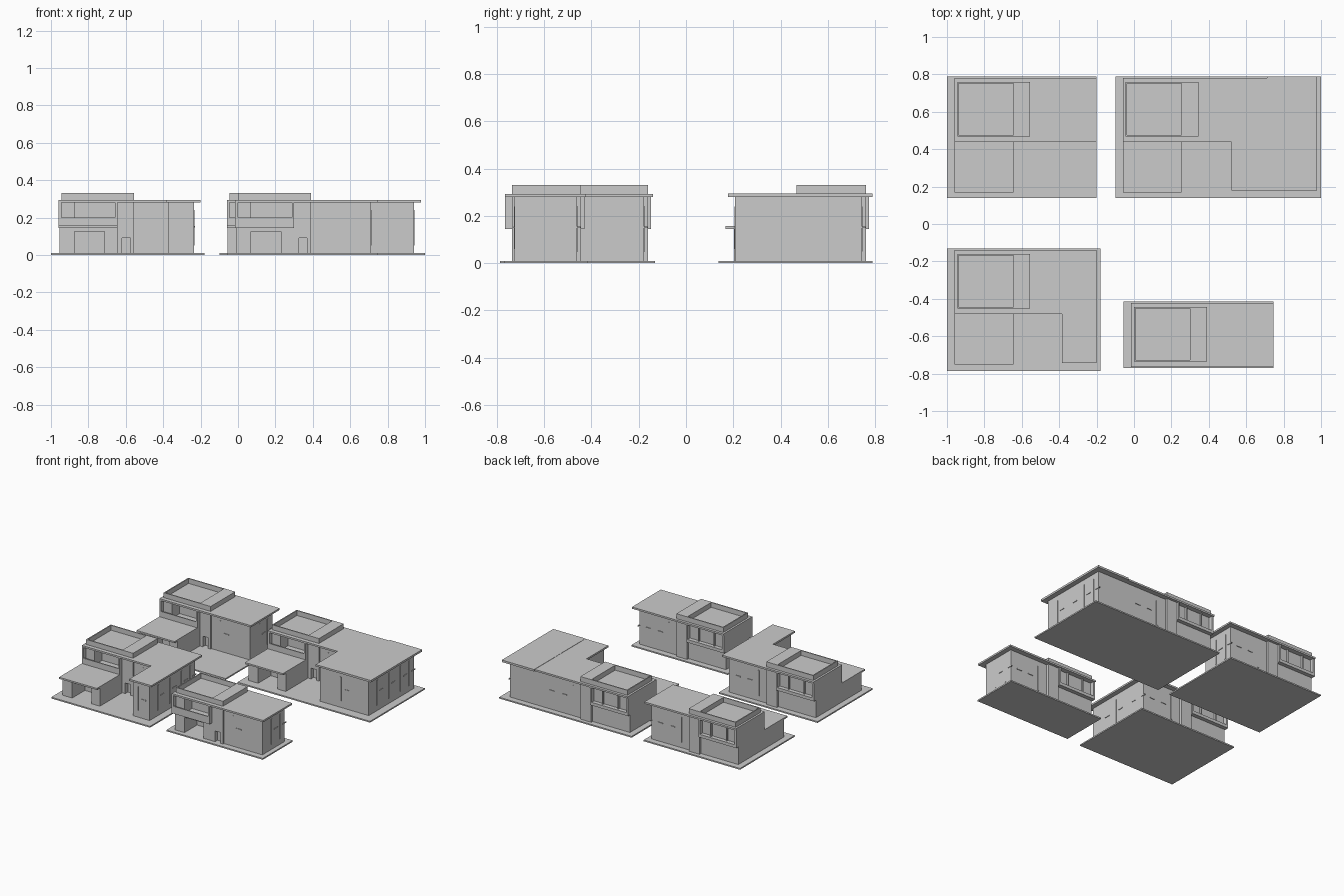
import bpy

if "Cube" in bpy.data.objects:
    bpy.data.objects.remove(bpy.data.objects["Cube"])

OX, OY, TAG = 0.0, 0.0, ""   # current house offset (y measured from back edge of plot)


def box(name, x0, x1, y0, y1, z0, z1):
    x0, x1, y0, y1 = x0 + OX, x1 + OX, y0 + OY, y1 + OY
    v = [(x, y, z) for z in (z0, z1) for x, y in ((x0, y0), (x1, y0), (x1, y1), (x0, y1))]
    f = [(3, 2, 1, 0), (4, 5, 6, 7), (0, 1, 5, 4), (1, 2, 6, 5), (2, 3, 7, 6), (3, 0, 4, 7)]
    me = bpy.data.meshes.new(name)
    me.from_pydata(v, [], f)
    ob = bpy.data.objects.new(TAG + "_" + name, me)
    bpy.context.collection.objects.link(ob)
    return ob


def recessed(name, x0, x1, y0, y1, z0, z1, hx0, hx1, hz1, depth):
    """Solid block with a door-like opening in its front face."""
    box(name + "_core", x0, x1, y0 + depth, y1, z0, z1)
    box(name + "_left_pier", x0, hx0, y0, y0 + depth, z0, z1)
    box(name + "_right_pier", hx1, x1, y0, y0 + depth, z0, z1)
    box(name + "_lintel", hx0, hx1, y0, y0 + depth, hz1, z1)


def slit_front(x, y, s):
    box("window_slit", x - .006, x + .006, y - .003, y + .003, .06, .24)
    box("window_sill", x + .03, x + .07, y - .004, y + .004, .148, .154)


def slit_right(x, y):
    box("side_slit", x - .003, x + .003, y - .006, y + .006, .05, .24)
    box("side_sill", x - .004, x + .004, y + .03, y + .07, .148, .154)


def house(tag, ox, oy, width, depth, garage, wing):
    global OX, OY, TAG
    OX, OY, TAG = ox, oy, tag
    G, F, R = .01, -.32, -.235
    right = wing[1] if wing else R
    box("plot", -1, -1 + width, -depth, 0, 0, G)

    # ground floor, with garage opening
    if garage:
        box("ground_floor", -.955, -.645, F, -.045, G, .145)
        recessed("garage", -.955, -.645, -.585, F, G, .145, -.875, -.715, .125, .15)
        box("garage_roof", -.96, -.645, -.62, -.35, .145, .157)
    else:
        recessed("ground_floor", -.955, -.645, F, -.045, G, .145, -.875, -.715, .125, .15)

    # upper box: floor slab, side fins, front balcony, back window bay
    box("upper_floor_slab", -.96, -.645, -.35, -.015, .145, .157)
    box("upper_left_fin", -.96, -.945, -.35, -.015, .157, .28)
    box("upper_right_fin", -.657, -.645, -.35, -.015, .157, .28)
    box("upper_room", -.945, -.657, -.23, -.045, .157, .28)
    box("upper_front_wall", -.945, -.875, -.32, -.23, .157, .28)
    box("balcony_rail", -.945, -.657, -.35, -.342, .157, .20)
    box("bay_left_mullion", -.87, -.862, -.045, -.03, .157, .28)
    box("bay_right_mullion", -.74, -.732, -.045, -.03, .157, .28)
    box("bay_ledge", -.945, -.657, -.045, -.015, .157, .168)

    # stair tower with recessed front door
    recessed("tower", -.645, -.555, F, -.028, G, .33, -.62, -.575, .09, .03)

    # main block and roof
    box("main_block", -.555, R, F + .01, -.045, G, .28)
    box("main_roof", -.96, -.2, -.35, -.008, .28, .293)
    slit_front(-.48, F + .01, 1)
    box("back_slit", -.486, -.474, -.048, -.042, .05, .24)
    for x in (-.43, -.33):
        box("back_sill", x, x + .04, -.048, -.040, .148, .154)

    # parapet tray on the roof
    t = .008
    box("parapet_front", -.945, -.645, F, F + t, .293, .33)
    box("parapet_back", -.945, -.645, -.028 - t, -.028, .293, .33)
    box("parapet_left", -.945, -.945 + t, F + t, -.028 - t, .293, .33)

    # forward wing
    if wing:
        x0, x1, roofs = wing
        box("wing", x0, x1, -.58, -.045, G, .28)
        for a, b, back, top in roofs:
            box("wing_roof", a, b, -.61, back, .28, top)
        slit_front((x0 + x1) / 2 - .03, -.58, 1)
        for y in (-.48, -.34):
            slit_right(x1, y)
    slit_right(right, -.2)
    slit_right(right, -.1)


house("back_left", 0, .788, .8, .65, True, None)
house("back_right", .9, .788, 1.1, .65, True,
      (-.365, .04, [(-.38, -.19, -.008, .293), (-.19, .078, 0, .295)]))
house("front_left", 0, -.132, .82, .655, True,
      (-.375, -.235, [(-.385, -.2, -.35, .293)]))
house("front_right", .945, -.415, .8, .355, False, None)
